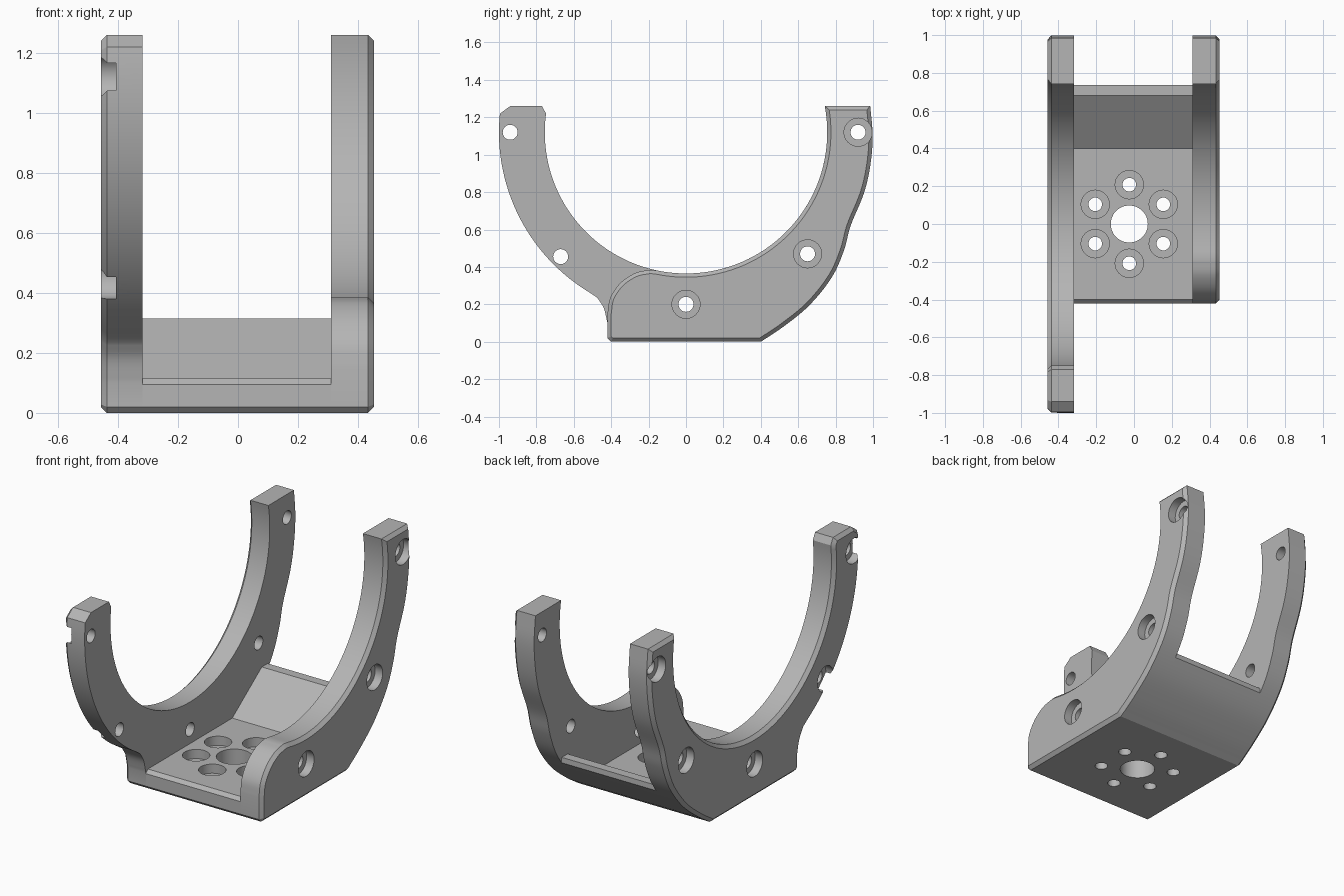
import bpy, bmesh
from math import sin, cos, pi, radians
from mathutils import Vector, Matrix

if "Cube" in bpy.data.objects:
    bpy.data.objects.remove(bpy.data.objects["Cube"])

GREY = (0.46, 0.46, 0.46, 1)
mat = bpy.data.materials.new("plain grey")
mat.use_nodes = True
mat.diffuse_color = GREY
mat.node_tree.nodes["Principled BSDF"].inputs["Base Color"].default_value = GREY

RING_Z = 1.12      # height of the cradle axis
INNER_R = 0.755


def arc(radius, start, end, steps):
    """Points (y, z) on a circle around the cradle axis, angles in degrees."""
    angles = [radians(start + (end - start) * i / steps) for i in range(steps + 1)]
    return [(radius * cos(a), RING_Z + radius * sin(a)) for a in angles]


def smooth(points, steps=5):
    """Catmull-Rom curve through a few (y, z) points."""
    p = [Vector(q) for q in points]
    p = [2 * p[0] - p[1]] + p + [2 * p[-1] - p[-2]]
    out = []
    for a, b, c, d in zip(p, p[1:], p[2:], p[3:]):
        for i in range(steps):
            t = i / steps
            out.append(0.5 * (2 * b + (c - a) * t + (2 * a - 5 * b + 4 * c - d) * t * t
                              + (3 * b - a - 3 * c + d) * t ** 3))
    return [tuple(v) for v in out] + [tuple(points[-1])]


def make_object(name, bm):
    bmesh.ops.recalc_face_normals(bm, faces=bm.faces[:])
    mesh = bpy.data.meshes.new(name)
    bm.to_mesh(mesh)
    bm.free()
    ob = bpy.data.objects.new(name, mesh)
    bpy.context.collection.objects.link(ob)
    mesh.materials.append(mat)
    return ob


def slab(name, profile, x_in, x_out, chamfer=0):
    """Extrude a (y, z) profile along x and chamfer the rim of the outer face."""
    bm = bmesh.new()
    face = bm.faces.new([bm.verts.new((x_in, y, z)) for y, z in profile])
    grown = bmesh.ops.extrude_face_region(bm, geom=[face], use_keep_orig=True)["geom"]
    verts = [g for g in grown if isinstance(g, bmesh.types.BMVert)]
    bmesh.ops.translate(bm, verts=verts, vec=(x_out - x_in, 0, 0))
    if chamfer:
        outer = next(g for g in grown if isinstance(g, bmesh.types.BMFace))
        bmesh.ops.bevel(bm, geom=outer.edges[:], offset=chamfer, segments=1,
                        affect='EDGES', clamp_overlap=False)
    return make_object(name, bm)


def add_drill(bm, steps, matrix, sides=32):
    """Stepped cylinder from (radius, height) pairs, closed at both ends."""
    rings = [[bm.verts.new(matrix @ Vector((r * cos(2 * pi * i / sides),
                                            r * sin(2 * pi * i / sides), h)))
              for i in range(sides)] for r, h in steps]
    bm.faces.new(rings[0])
    bm.faces.new(rings[-1])
    for a, b in zip(rings, rings[1:]):
        for i in range(sides):
            j = (i + 1) % sides
            bm.faces.new((a[i], a[j], b[j], b[i]))


def cut_and_shade(ob, cutter_bm):
    cutter = make_object(ob.name + "_drills", cutter_bm)
    cutter.hide_render = True
    mod = ob.modifiers.new("holes", 'BOOLEAN')
    mod.operation = 'DIFFERENCE'
    mod.solver = 'EXACT'
    mod.object = cutter
    bpy.ops.object.select_all(action='DESELECT')
    bpy.context.view_layer.objects.active = ob
    ob.select_set(True)
    bpy.ops.object.modifier_apply(modifier=mod.name)
    bpy.data.objects.remove(cutter)
    bpy.ops.object.shade_smooth_by_angle(angle=radians(25))


# Shared outlines: rear outer edge, sole corner
rear_edge = smooth([(0.40, 0), (0.52, 0.08), (0.66, 0.195), (0.78, 0.345), (0.845, 0.49),
                    (0.88, 0.62), (0.95, 0.79), (0.985, 0.94), (0.998, 1.1), (0.985, 1.26)])
toe = [(-0.42, 0.02), (-0.40, 0)]

# Short side plate with a rounded front shoulder
short_profile = (rear_edge + arc(INNER_R, 10.7, -101.5, 56)
                 + smooth([(-0.19, 0.385), (-0.27, 0.368), (-0.35, 0.315),
                           (-0.405, 0.235), (-0.42, 0.15)]) + toe)
short_plate = slab("short_side_plate", short_profile, 0.31, 0.453, 0.02)

# Long side plate with a full front arm
long_profile = (rear_edge + arc(INNER_R, 10.7, -187.6, 96)
                + [(-0.77, 1.26), (-0.94, 1.26)] + arc(1.0, -185.7, -121, 36)
                + smooth([(-0.475, 0.236), (-0.44, 0.18), (-0.42, 0.1)]) + toe)
long_plate = slab("long_side_plate", long_profile, -0.318, -0.457, 0.02)

# Counterbored screw holes through the plates, wide end on the outside
rear_holes = [(0.0, 0.2), (0.65, 0.47), (0.92, 1.12)]
front_holes = [(-0.67, 0.455), (-0.94, 1.12)]
screw = [(0.04, -0.25), (0.04, -0.05), (0.075, -0.05), (0.075, 0.05)]
for plate, x, side, holes in ((short_plate, 0.453, 1, rear_holes),
                              (long_plate, -0.457, -1, rear_holes + front_holes)):
    bm = bmesh.new()
    for y, z in holes:
        turn = Matrix.Rotation(side * pi / 2, 4, 'Y')
        add_drill(bm, screw, Matrix.Translation((x, y, z)) @ turn)
    cut_and_shade(plate, bm)

# Floor with a sloped rear wall that follows the rear edge
floor_profile = ([p for p in rear_edge if p[1] < 0.3]
                 + [(0.735, 0.315), (0.68, 0.315), (0.40, 0.115), (-0.40, 0.115), (-0.42, 0.095)]
                 + toe)
floor = slab("floor", floor_profile, -0.318, 0.31)

# Centre bore and a ring of six counterbored holes
bm = bmesh.new()
hub = Vector((-0.025, 0, 0))
add_drill(bm, [(0.098, -0.1), (0.098, 0.2)], Matrix.Translation(hub), 48)
for k in range(6):
    a = pi / 2 + k * pi / 3
    spot = hub + 0.208 * Vector((cos(a), sin(a), 0))
    add_drill(bm, [(0.036, -0.1), (0.036, 0.06), (0.075, 0.06), (0.075, 0.2)],
              Matrix.Translation(spot))
cut_and_shade(floor, bm)
